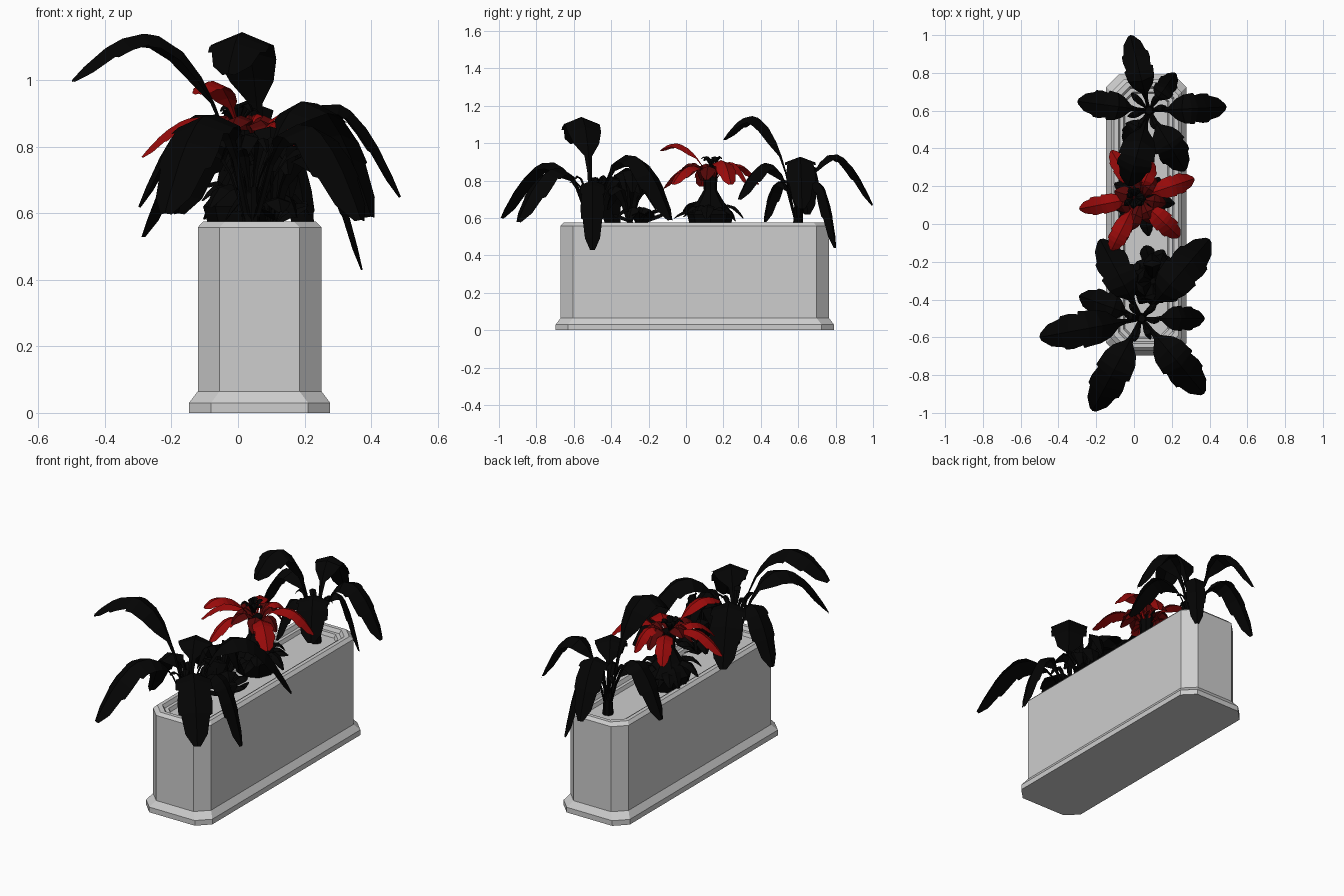
import bpy, bmesh, math, random
from mathutils import Vector

cube = bpy.data.objects.get("Cube")
if cube:
    bpy.data.objects.remove(cube)
rng = random.Random(4)


def material(name, rgb):
    m = bpy.data.materials.new(name)
    m.use_nodes = True
    m.diffuse_color = (*rgb, 1)
    m.node_tree.nodes["Principled BSDF"].inputs["Base Color"].default_value = (*rgb, 1)
    return m


STONE = material("pale stone", (0.61, 0.61, 0.61))
FOLIAGE = material("black foliage", (0.0012, 0.0012, 0.0012))
RED = material("red petal", (0.31, 0.003, 0.003))
DARK_RED = material("dark red petal", (0.09, 0.002, 0.002))


def finish(bm, name, mat):
    mesh = bpy.data.meshes.new(name)
    bm.to_mesh(mesh)
    bm.free()
    mesh.materials.append(mat)
    ob = bpy.data.objects.new(name, mesh)
    bpy.context.scene.collection.objects.link(ob)


def loft(bm, rings):
    rows = [[bm.verts.new(p) for p in ring] for ring in rings]
    n = len(rows[0])
    for a, b in zip(rows, rows[1:]):
        for i in range(n):
            j = (i + 1) % n
            bm.faces.new((a[i], a[j], b[j], b[i]))
    bm.faces.new(rows[0][::-1])
    bm.faces.new(rows[-1])


# Planter: chamfered rectangle lofted up the outside and down the stepped inside
def chamfered(hx, hy, z):
    cx, cy = 0.065, 0.047
    c = min(0.066, hx * 0.4)
    quarter = [(hx, hy - c), (hx - c, hy)]
    pts = quarter + [(-x, y) for x, y in quarter[::-1]]
    pts += [(-x, -y) for x, y in pts]
    return [(cx + x, cy + y, z) for x, y in pts]


OUTSET = 0.532  # half length minus half width
profile = [(0.212, 0), (0.212, 0.03), (0.186, 0.065), (0.186, 0.558), (0.17, 0.575),
           (0.148, 0.575), (0.138, 0.555), (0.12, 0.555), (0.112, 0.535)]
bm = bmesh.new()
loft(bm, [chamfered(w, w + OUTSET, z) for w, z in profile])
finish(bm, "planter", STONE)

# Leaf outline as (position along the path, share of full half width), with notched edges
LONG = [(0, .12), (.2, .13), (.28, .22), (.36, .72), (.47, .95), (.6, 1), (.67, 1.04), (.68, .88),
        (.78, .98), (.85, .95), (.86, .8), (.95, .62), (1, .2)]
SHORT = [(0, .15), (.25, .45), (.5, .95), (.75, 1), (.9, .7), (1, .2)]


def leaf(bm, root, tip, peak, width, mid, outline):
    root, tip = Vector(root), Vector(tip)
    p = root.lerp(tip, mid)
    p.z = peak
    ctrl = 2 * p - 0.5 * (root + tip)
    out = tip - root
    out.z = 0
    side = Vector((0, 0, 1)).cross(out.normalized())
    rows = []
    for t, share in outline:
        pos = root * (1 - t) ** 2 + ctrl * 2 * t * (1 - t) + tip * t * t
        tangent = ((ctrl - root) * (1 - t) + (tip - ctrl) * t).normalized()
        w = width * share
        droop = tangent.cross(side) * w * 0.4
        rows.append([bm.verts.new(v) for v in
                     (pos + side * w - droop, pos, pos - side * w - droop)])
    for a, b in zip(rows, rows[1:]):
        bm.faces.new((a[1], b[1], b[0], a[0]))
        bm.faces.new((a[2], b[2], b[1], a[1]))


def plant(name, root, leaves, mat):
    bm = bmesh.new()
    for tip, peak, width, mid in leaves:
        leaf(bm, root, tip, peak, width, mid, LONG)
    finish(bm, name, mat)


def stem(name, x, y, rings, sides=8):
    bm = bmesh.new()
    loft(bm, [[(x + r * math.cos(k * math.tau / sides), y + r * math.sin(k * math.tau / sides), z)
               for k in range(sides)] for r, z in rings])
    finish(bm, name, FOLIAGE)


def tuft(name, x, y, z, count, reach, peaks, tips, width, mat):
    bm = bmesh.new()
    for k in range(count):
        a = (k + rng.uniform(-.3, .3)) * math.tau / count
        r = rng.uniform(*reach)
        leaf(bm, (x, y, z), (x + r * math.cos(a), y + r * math.sin(a), rng.uniform(*tips)),
             rng.uniform(*peaks), width, 0.5, SHORT)
    finish(bm, name, mat)


# Large arching plants at each end
plant("front_plant", (0.04, -0.5, 0.54), [
    ((-0.5, -0.6, 1.0), 1.1, 0.095, 0.41),
    ((-0.22, -0.99, 0.6), 0.9, 0.095, 0.45),
    ((0.37, -0.9, 0.58), 0.87, 0.095, 0.45),
    ((0.375, -0.5, 0.43), 0.8, 0.065, 0.53),
    ((0.4, -0.08, 0.59), 0.94, 0.1, 0.45),
    ((-0.18, -0.08, 0.6), 0.87, 0.09, 0.45),
    ((-0.29, -0.38, 0.53), 0.82, 0.075, 0.47)], FOLIAGE)
plant("back_plant", (0.08, 0.6, 0.54), [
    ((-0.02, 1.0, 0.67), 0.94, 0.075, 0.42),
    ((0.22, 0.8, 0.44), 0.8, 0.055, 0.5),
    ((0.49, 0.62, 0.65), 0.93, 0.08, 0.45),
    ((0.27, 0.28, 0.7), 0.89, 0.085, 0.45),
    ((-0.05, 0.42, 0.58), 0.8, 0.06, 0.5),
    ((-0.03, 0.2, 1.02), 1.1, 0.095, 0.43),
    ((-0.3, 0.65, 0.62), 0.9, 0.075, 0.45)], FOLIAGE)
for name, x, y in (("front", 0.04, -0.5), ("back", 0.08, 0.6)):
    stem(name + "_stem", x, y, [(0.03, 0.53), (0.02, 0.68)])
    tuft(name + "_young_leaves", x, y, 0.6, 6, (.09, .14), (.76, .82), (.74, .8), 0.018, FOLIAGE)

# Red flowering plant with a bulb and a low rosette
stem("bulb", 0.02, 0.13, [(0.1, 0.53), (0.125, 0.62), (0.07, 0.69), (0.035, 0.75), (0.04, 0.85)])
tuft("rosette", 0.04, 0.13, 0.56, 14, (.14, .2), (.64, .7), (.58, .64), 0.035, FOLIAGE)
plant("red_petals", (0.02, 0.14, 0.78), [
    ((-0.29, 0.08, 0.77), 0.89, 0.05, 0.45),
    ((-0.12, 0.39, 0.78), 0.89, 0.045, 0.5),
    ((0.32, 0.24, 0.78), 0.91, 0.055, 0.5),
    ((0.24, -0.07, 0.78), 0.88, 0.055, 0.5),
    ((-0.12, -0.14, 0.96), 0.98, 0.05, 0.5),
    ((-0.1, -0.12, 0.76), 0.87, 0.045, 0.5),
    ((0.1, 0.33, 0.78), 0.9, 0.045, 0.5)], RED)
tuft("inner_petals", 0.04, 0.13, 0.8, 7, (.13, .18), (.87, .92), (.8, .86), 0.042, DARK_RED)
tuft("flower_heart", 0.0, 0.14, 0.84, 7, (.04, .07), (.91, .93), (.9, .92), 0.018, FOLIAGE)

# Bushy plant between them
tuft("bush", 0.1, -0.3, 0.55, 12, (.1, .18), (.75, .87), (.64, .74), 0.05, FOLIAGE)
tuft("bush_skirt", 0.1, -0.25, 0.55, 10, (.09, .15), (.6, .67), (.57, .64), 0.04, FOLIAGE)
